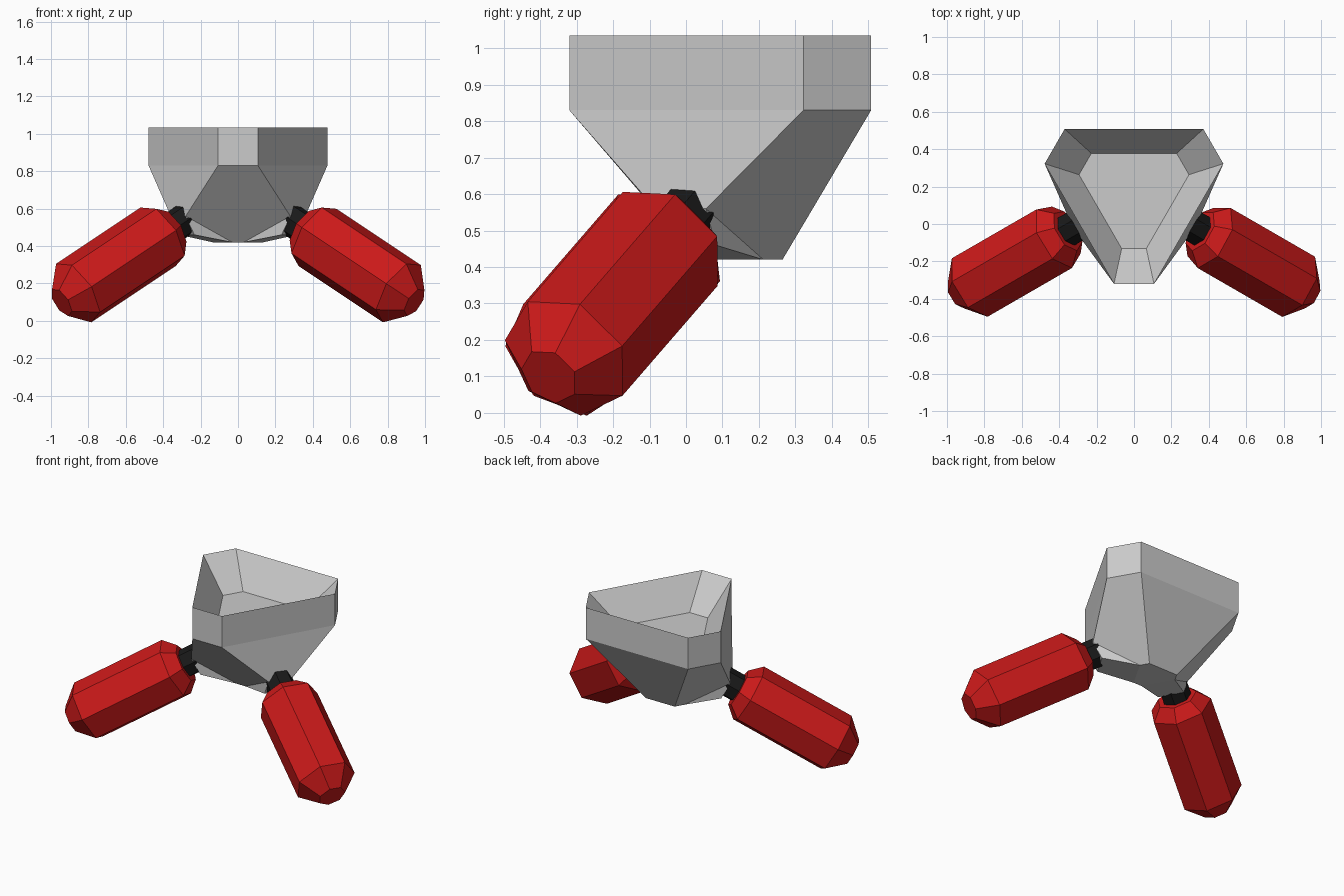
import bpy, bmesh, math
from mathutils import Vector

if "Cube" in bpy.data.objects:
    bpy.data.objects.remove(bpy.data.objects["Cube"])

CY = 0.17                      # y of the three-way symmetry axis
LEGS = {"right": -30, "left": 210}


def make(name, bm, color=None):
    bmesh.ops.recalc_face_normals(bm, faces=bm.faces)
    me = bpy.data.meshes.new(name)
    bm.to_mesh(me)
    bm.free()
    ob = bpy.data.objects.new(name, me)
    bpy.context.collection.objects.link(ob)
    if color:
        mat = bpy.data.materials.get(color[0]) or bpy.data.materials.new(color[0])
        mat.diffuse_color = color[1]
        mat.use_nodes = True
        mat.node_tree.nodes["Principled BSDF"].inputs["Base Color"].default_value = mat.diffuse_color
        me.materials.append(mat)
    return ob


def frame(az):
    """Outward, sideways and leg directions for a heading."""
    a = math.radians(az)
    out = Vector((math.cos(a), math.sin(a), 0))
    side = Vector((-math.sin(a), math.cos(a), 0))
    axis = out * math.cos(math.pi / 6) - Vector((0, 0, 0.5))
    return out, side, axis


def turned(name, az, profile, color, n=7, roll=10):
    """Faceted solid along the leg axis; profile is (distance, radius)."""
    out, side, axis = frame(az)
    up = side.cross(axis)
    if up.z < 0:
        up = -up
    base = Vector((0, CY, 0.53)) + out * 0.345
    bm = bmesh.new()
    rings = []
    for t, r in profile:
        angs = [math.radians(roll + 360 * k / n) for k in range(n)]
        rings.append([bm.verts.new(base + axis * t + (side * math.cos(a) + up * math.sin(a)) * r)
                      for a in angs])
    for lo, hi in zip(rings, rings[1:]):
        for k in range(n):
            j = (k + 1) % n
            bm.faces.new((lo[k], lo[j], hi[j], hi[k]))
    bm.faces.new(rings[0])
    bm.faces.new(rings[-1])
    make(name, bm, color)


# Body: open hopper with a shallow tray on top and two leg mounts
bm = bmesh.new()


def hexagon(scale, z):
    pts = []
    for k in range(3):
        out, side, _ = frame(-90 + 120 * k)
        for s in (-0.107, 0.107):
            p = (out * 0.49 + side * s) * scale
            pts.append(bm.verts.new((p.x, p.y + CY, z)))
    return pts


rim, waist = hexagon(1, 1.035), hexagon(1, 0.83)
tray, foot = hexagon(0.615, 0.84), hexagon(0.28, 0.42)
for i in range(6):
    j = (i + 1) % 6
    bm.faces.new((waist[i], waist[j], rim[j], rim[i]))
    bm.faces.new((rim[i], rim[j], tray[j], tray[i]))
bm.faces.new(tray)
bm.faces.new(foot)
bm.faces.new((waist[3], waist[4], foot[4], foot[3]))

# Leg mount faces on the two front sides
mount = {}
for (i, j), az in zip(((1, 2), (5, 0)), LEGS.values()):
    out, side, _ = frame(az)
    hi, lo = [[bm.verts.new(Vector((0, CY, z)) + out * r + side * s) for s in (-0.08, 0.08)]
              for r, z in ((0.369, 0.56), (0.315, 0.46))]
    mount[i], mount[j] = hi
    bm.faces.new((waist[i], waist[j], hi[1], hi[0]))
    bm.faces.new((hi[0], hi[1], lo[1], lo[0]))
    bm.faces.new((lo[0], lo[1], foot[j], foot[i]))
    bm.faces.new((hi[0], lo[0], foot[i]))
    bm.faces.new((hi[1], lo[1], foot[j]))

# Sloping corner faces
for i, j in ((0, 1), (2, 3), (4, 5)):
    loop = [waist[i], waist[j], mount.get(j), foot[j], foot[i], mount.get(i)]
    bm.faces.new([v for v in loop if v])
make("body", bm)

# Legs and their joints
RED = ("red", (0.6, 0.01, 0.01, 1))
BLACK = ("black", (0.01, 0.01, 0.01, 1))
for label, az in LEGS.items():
    turned(label + "_joint", az, [(-0.03, 0.088), (0.11, 0.088)], BLACK)
    turned(label + "_leg", az, [(0.075, 0.12), (0.148, 0.188), (0.75, 0.188), (0.86, 0.085)], RED)
